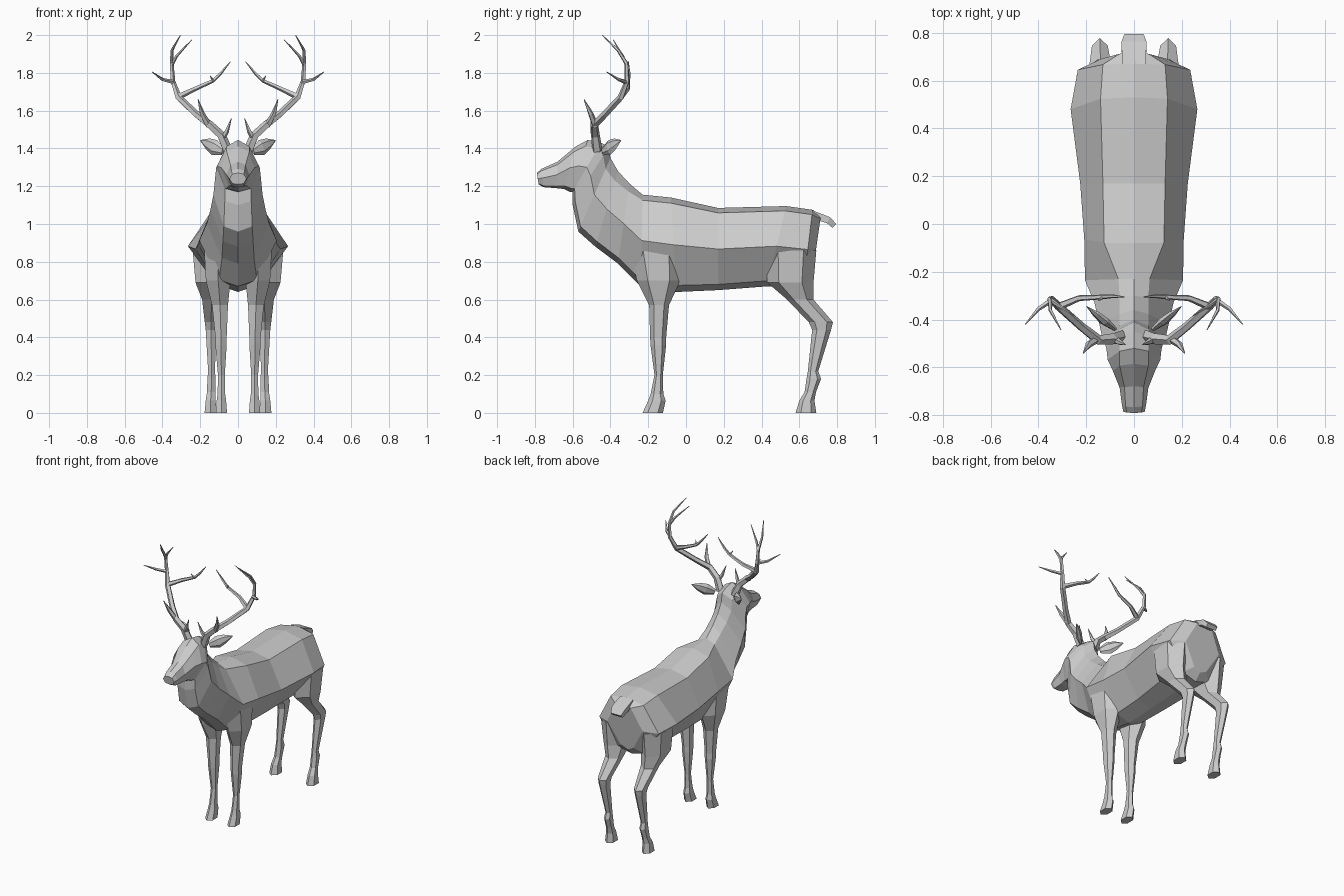
import bpy, bmesh, math
from mathutils import Vector


def loft(name, rings, mirror=False):
    """Skin a list of closed rings, cap both ends, optionally mirror over x = 0."""
    bm = bmesh.new()
    vs = [[bm.verts.new(p) for p in r] for r in rings]
    n = len(rings[0])
    for a, b in zip(vs, vs[1:]):
        for i in range(n):
            j = (i + 1) % n
            bm.faces.new((a[i], a[j], b[j], b[i]))
    bm.faces.new(vs[0])
    bm.faces.new(vs[-1])
    bmesh.ops.recalc_face_normals(bm, faces=bm.faces)
    me = bpy.data.meshes.new(name)
    bm.to_mesh(me)
    bm.free()
    ob = bpy.data.objects.new(name, me)
    bpy.context.collection.objects.link(ob)
    if mirror:
        ob.modifiers.new("mirror", 'MIRROR')
    return ob


def body_ring(ty, tz, by, bz, wt, wm, wb, a):
    """Eight-point section between a top and a bottom point on the centre plane."""
    top, bot = Vector((0, ty, tz)), Vector((0, by, bz))
    side = [(wt, a), (wm, 0.5), (wb, 0.93)]
    pts = [(0, 0)] + side + [(0, 1)] + [(-w, t) for w, t in reversed(side)]
    return [top.lerp(bot, t) + Vector((w, 0, 0)) for w, t in pts]


def leg(name, levels):
    """Six-sided leg from levels of z, front y, back y, centre x, half width."""
    rings = []
    for z, y0, y1, cx, w in levels:
        ring = []
        for k in range(6):
            t = k * math.pi / 3
            ring.append((cx + w * math.sin(t) / 0.866,
                         (y0 + y1) / 2 + (y1 - y0) / 2 * math.cos(t), z))
        rings.append(ring)
    return loft(name, rings, True)


def tube(name, path, sides=5, flat=1.0, up=(0, 1, 0)):
    """Tapered tube along points of x, y, z, radius."""
    pts = [Vector(p[:3]) for p in path]
    rings = []
    for i, p in enumerate(pts):
        d = (pts[min(i + 1, len(pts) - 1)] - pts[max(i - 1, 0)]).normalized()
        u = d.cross(Vector(up)).normalized()
        v = d.cross(u)
        r = path[i][3]
        rings.append([p + u * r * math.cos(2 * math.pi * k / sides)
                      + v * r * flat * math.sin(2 * math.pi * k / sides)
                      for k in range(sides)])
    return loft(name, rings, True)


# Torso and neck, rump to throat
torso = [
    (.715, 1.05, .665, .70, .06, .14, .05, .06),
    (.67, 1.075, .62, .655, .13, .235, .11, .06),
    (.53, 1.095, .43, .67, .14, .265, .13, .06),
    (.17, 1.085, .17, .65, .13, .225, .11, .06),
    (-.08, 1.14, -.05, .64, .125, .208, .10, .06),
    (-.23, 1.155, -.24, .67, .065, .205, .10, .06),
    (-.30, 1.215, -.36, .79, .06, .165, .085, .10),
    (-.36, 1.28, -.48, .88, .06, .145, .08, .13),
    (-.40, 1.35, -.57, .96, .06, .13, .075, .15),
    (-.41, 1.41, -.60, 1.10, .06, .12, .07, .15),
    (-.45, 1.43, -.60, 1.17, .06, .115, .07, .12),
]
# Head, brow to nose
head = [
    (-.52, 1.445, -.615, 1.17, .06, .11, .06, .12),
    (-.585, 1.41, -.645, 1.185, .06, .088, .05, .12),
    (-.68, 1.33, -.69, 1.19, .04, .06, .04, .12),
    (-.765, 1.292, -.755, 1.195, .035, .05, .035, .10),
    (-.79, 1.27, -.78, 1.21, .03, .045, .03, .10),
]
loft("body_and_head", [body_ring(*s) for s in torso + head])

# Legs
leg("front_leg", [
    (.88, -.30, -.02, .11, .07), (.70, -.26, -.03, .105, .065),
    (.57, -.195, -.09, .095, .042), (.40, -.19, -.105, .09, .03),
    (.36, -.188, -.105, .09, .03), (.20, -.167, -.123, .088, .018),
    (.10, -.187, -.12, .088, .02), (.065, -.20, -.108, .088, .025),
    (0, -.23, -.122, .088, .03)])
leg("hind_leg", [
    (.86, .42, .69, .15, .09), (.69, .43, .675, .15, .075),
    (.60, .535, .675, .14, .05), (.48, .65, .778, .143, .033),
    (.44, .668, .768, .143, .028), (.22, .645, .70, .14, .018),
    (.18, .638, .715, .14, .022), (.11, .628, .688, .142, .022),
    (.065, .60, .68, .145, .026), (0, .58, .69, .145, .032)])

# Tail
loft("tail", [[(sx * w, y + sz * dy, z + sz * h)
               for sx, sz in ((-1, -1), (1, -1), (1, 1), (-1, 1))]
              for y, z, w, h, dy in ((.67, 1.05, .05, .022, 0),
                                     (.755, 1.02, .052, .016, .008),
                                     (.785, .99, .04, .01, .01))])

# Ears
tube("ear", [(.08, -.44, 1.385, .02), (.125, -.405, 1.405, .042),
             (.16, -.375, 1.425, .03), (.198, -.345, 1.442, .003)],
     sides=6, flat=.45, up=(-.4, 1, 0))

# Antlers: main beam and its tines
antler = {
    "antler_beam": [(.055, -.47, 1.39, .028), (.09, -.48, 1.47, .024),
                    (.15, -.485, 1.525, .022), (.22, -.43, 1.58, .019),
                    (.315, -.345, 1.67, .018), (.345, -.312, 1.755, .013),
                    (.352, -.315, 1.85, .011), (.35, -.36, 1.92, .008),
                    (.305, -.443, 2.0, .002)],
    "brow_tine": [(.085, -.48, 1.45, .016), (.06, -.495, 1.49, .012),
                  (.035, -.505, 1.56, .002)],
    "forward_tine": [(.155, -.48, 1.52, .018), (.19, -.505, 1.585, .014),
                     (.212, -.54, 1.66, .002)],
    "inner_tine": [(.315, -.345, 1.675, .017), (.23, -.31, 1.715, .013),
                   (.13, -.305, 1.76, .010), (.09, -.302, 1.80, .008),
                   (.04, -.305, 1.86, .002)],
    "inner_prong": [(.13, -.305, 1.755, .009), (.148, -.32, 1.785, .002)],
    "outer_tine": [(.34, -.315, 1.75, .012), (.40, -.355, 1.765, .009),
                   (.455, -.42, 1.805, .002)],
    "top_tine": [(.352, -.315, 1.84, .010), (.325, -.335, 1.89, .008),
                 (.245, -.385, 1.975, .002)],
}
for part, path in antler.items():
    tube(part, path)
